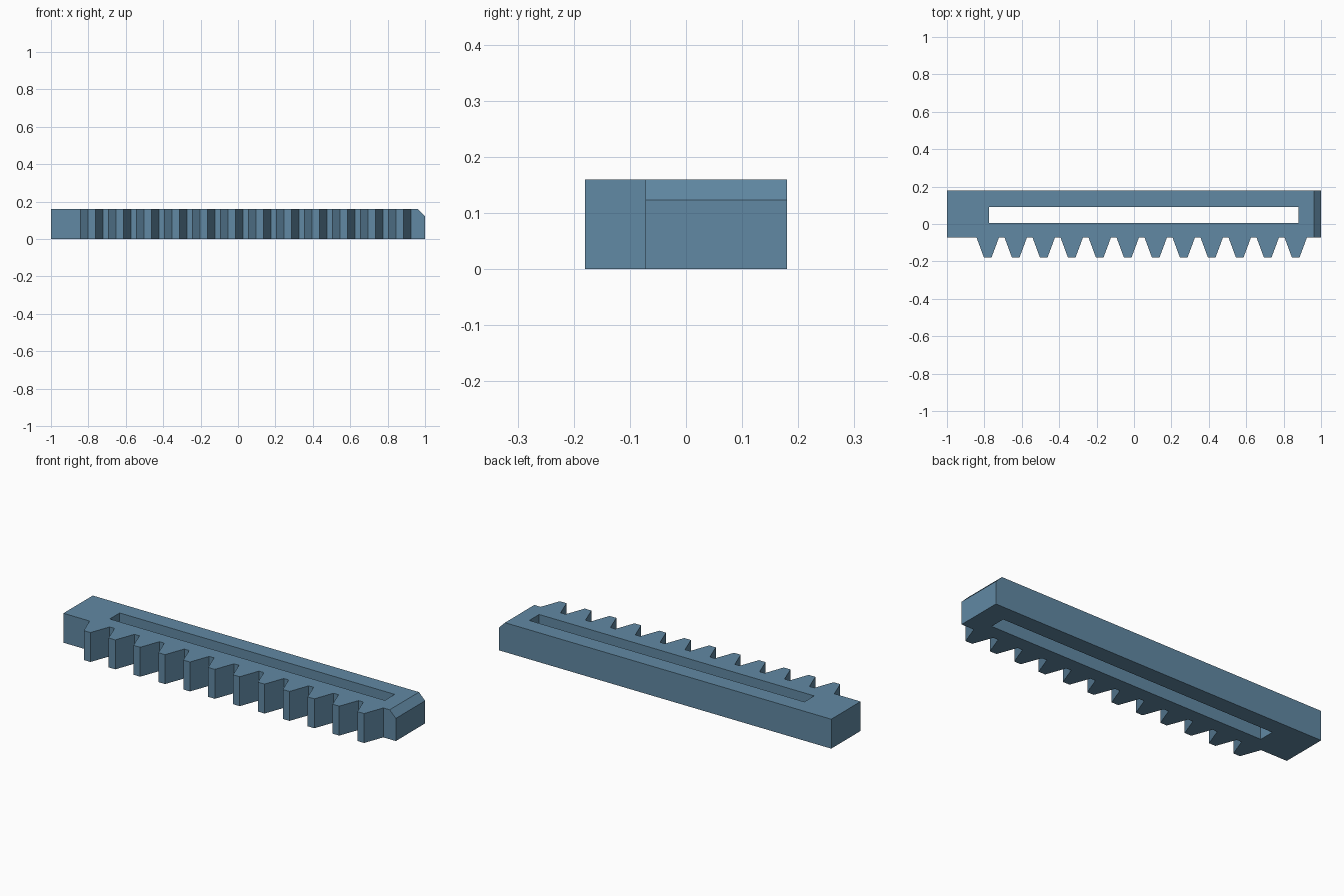
import bpy, bmesh

if "Cube" in bpy.data.objects:
    bpy.data.objects.remove(bpy.data.objects["Cube"])

HEIGHT = 0.16
FRONT, BACK, TIP = -0.072, 0.18, -0.18
TEETH, FIRST, PITCH = 12, -0.782, 0.1497

steel = bpy.data.materials.new("steel blue")
steel.diffuse_color = (0.12, 0.25, 0.37, 1)
steel.use_nodes = True
steel.node_tree.nodes["Principled BSDF"].inputs["Base Color"].default_value = steel.diffuse_color


def prism(name, outline, z0, z1, chamfer=0):
    """Extrude a counter-clockwise xy outline; optionally bevel its top right edge."""
    bm = bmesh.new()
    base = bm.faces.new([bm.verts.new((x, y, z0)) for x, y in outline])
    top = bmesh.ops.extrude_face_region(bm, geom=[base], use_keep_orig=True)["geom"]
    for v in top:
        if isinstance(v, bmesh.types.BMVert):
            v.co.z = z1
    bmesh.ops.recalc_face_normals(bm, faces=bm.faces)
    if chamfer:
        edges = [e for e in bm.edges
                 if all(v.co.x > 0.999 and v.co.z > z1 - 0.001 for v in e.verts)]
        bmesh.ops.bevel(bm, geom=edges, offset=chamfer, segments=1, affect='EDGES')
    mesh = bpy.data.meshes.new(name)
    bm.to_mesh(mesh)
    bm.free()
    mesh.materials.append(steel)
    ob = bpy.data.objects.new(name, mesh)
    bpy.context.collection.objects.link(ob)
    return ob


# Rack bar outline with a row of trapezoid teeth along the front
outline = [(-1, FRONT)]
for i in range(TEETH):
    c = FIRST + i * PITCH
    outline += [(c - 0.06, FRONT), (c - 0.02, TIP), (c + 0.02, TIP), (c + 0.06, FRONT)]
outline += [(1, FRONT), (1, BACK), (-1, BACK)]
rack = prism("toothed_rack", outline, 0, HEIGHT, chamfer=0.037)

# Long slot cut straight through the bar
slot = prism("slot_cutter", [(-0.775, 0.005), (0.88, 0.005), (0.88, 0.09), (-0.775, 0.09)],
             -0.1, HEIGHT + 0.1)
slot.hide_render = True
cut = rack.modifiers.new("slot", 'BOOLEAN')
cut.operation = 'DIFFERENCE'
cut.solver = 'EXACT'
cut.object = slot
bpy.context.view_layer.objects.active = rack
bpy.ops.object.modifier_apply(modifier=cut.name)
bpy.data.objects.remove(slot)
